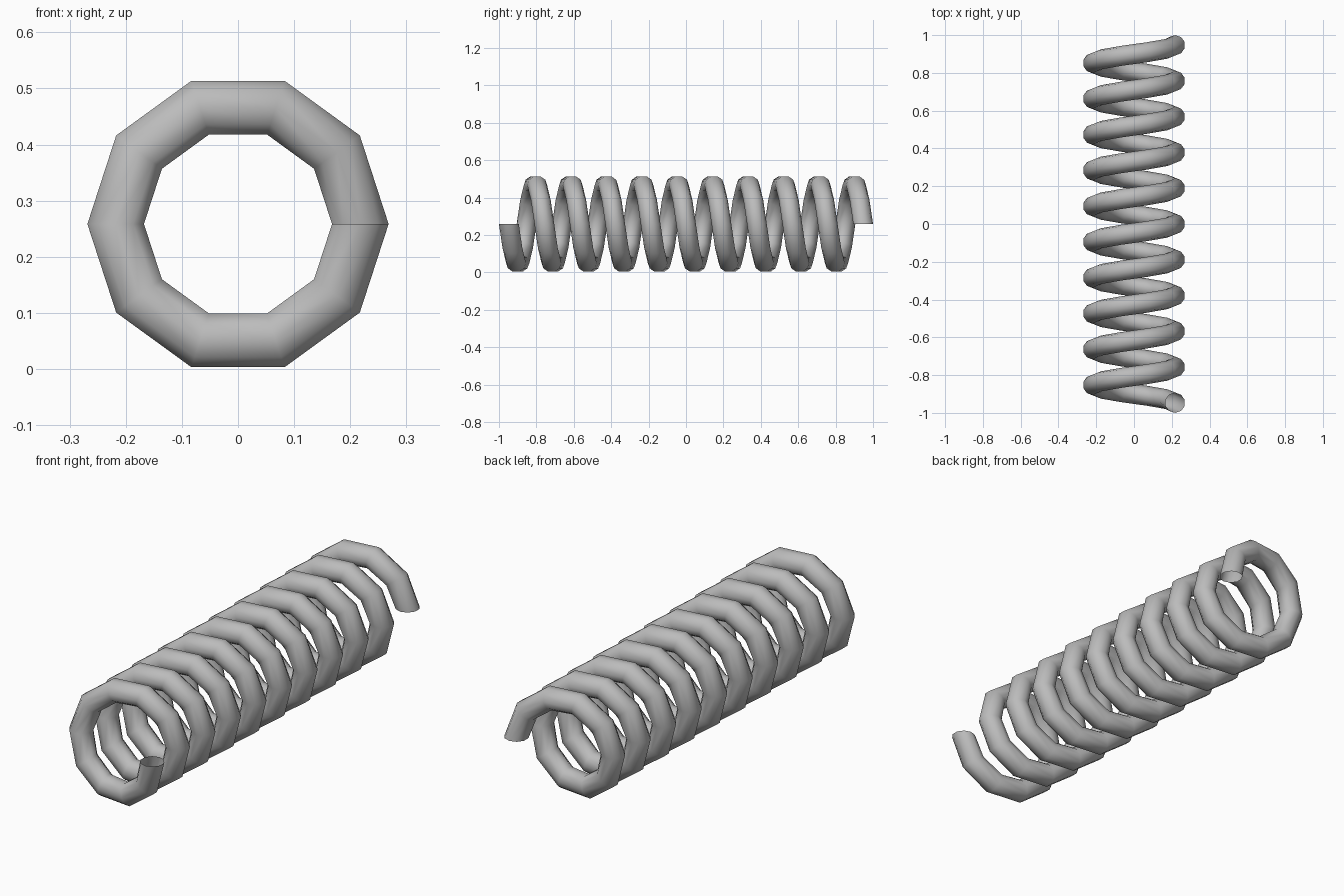
import bpy, bmesh, math
from mathutils import Matrix, Vector

cube = bpy.data.objects.get("Cube")
if cube:
    bpy.data.objects.remove(cube, do_unlink=True)

TURNS, STEPS, SIDES = 10, 10, 10
COIL_R, WIRE_R = 0.218, 0.053
HALF = 1.0 - WIRE_R              # wire centre at each end
AXIS_Z = 0.2585

steel = bpy.data.materials.new("grey_steel")
steel.use_nodes = True
grey = (0.5, 0.5, 0.5, 1)
steel.diffuse_color = grey
steel.node_tree.nodes["Principled BSDF"].inputs["Base Color"].default_value = grey

# Wire cross-section at the front end, swept into a helix around the y axis
bm = bmesh.new()
ring = bmesh.ops.create_circle(
    bm, segments=SIDES, radius=WIRE_R,
    matrix=Matrix.Translation((COIL_R, -HALF, AXIS_Z)))
edges = list({e for v in ring["verts"] for e in v.link_edges})
total = TURNS * STEPS
bmesh.ops.spin(
    bm, geom=ring["verts"] + edges, cent=Vector((0, 0, AXIS_Z)),
    axis=Vector((0, 1, 0)), dvec=Vector((0, 2 * HALF / total, 0)),
    angle=TURNS * 2 * math.pi, steps=total, use_merge=False)
bmesh.ops.recalc_face_normals(bm, faces=bm.faces)
for face in bm.faces:
    face.smooth = True

mesh = bpy.data.meshes.new("coil_spring")
bm.to_mesh(mesh)
bm.free()
mesh.materials.append(steel)
spring = bpy.data.objects.new("coil_spring", mesh)
bpy.context.collection.objects.link(spring)
